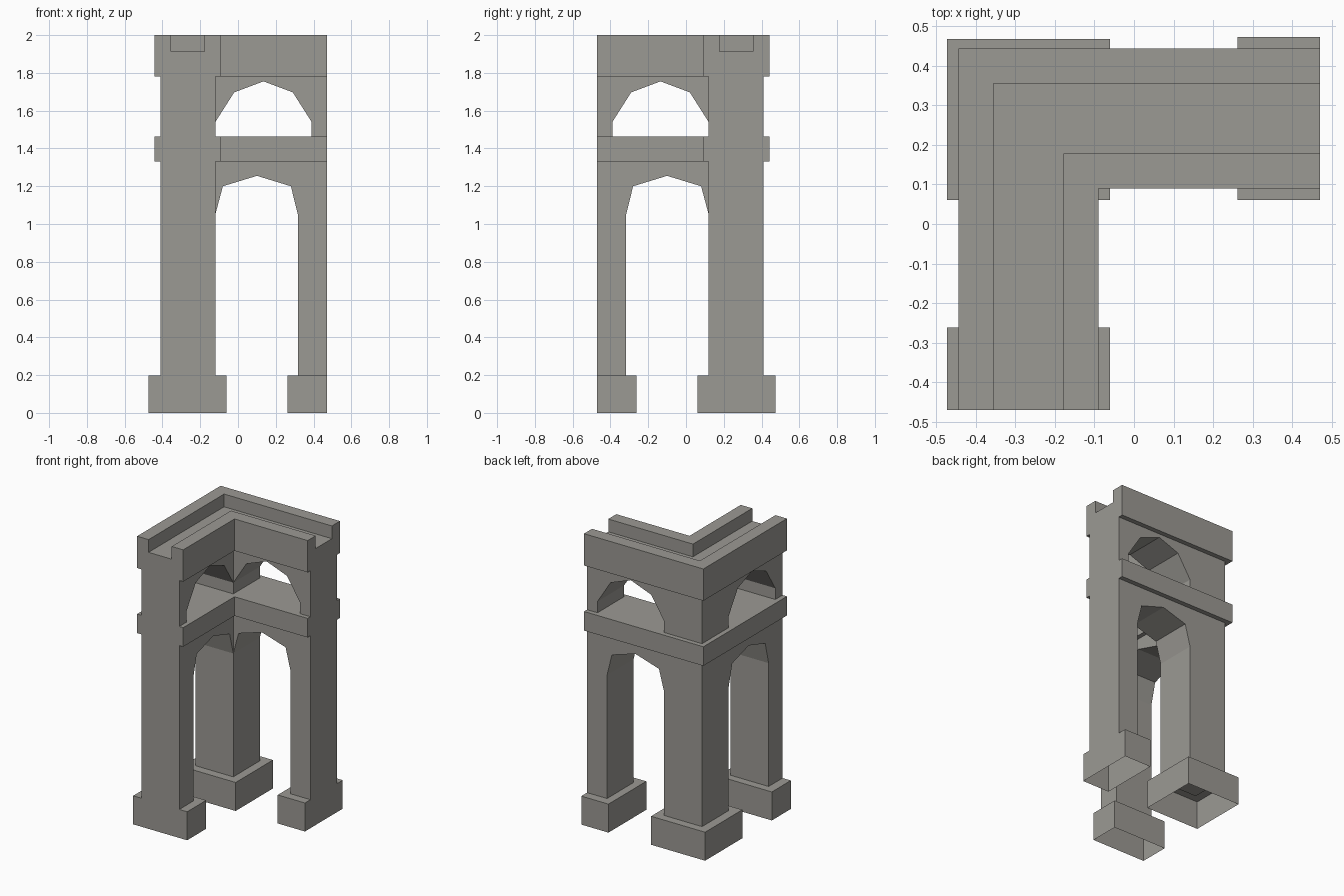
import bpy, bmesh

if "Cube" in bpy.data.objects:
    bpy.data.objects.remove(bpy.data.objects["Cube"])

stone = bpy.data.materials.new("grey stone")
stone.diffuse_color = (0.33, 0.32, 0.295, 1)
stone.use_nodes = True
stone.node_tree.nodes["Principled BSDF"].inputs["Base Color"].default_value = stone.diffuse_color
END = 0.47                      # cut ends of both arms
W0, W1 = 0.12, 0.41             # wall thickness, inner and outer offset


def make(name, rings, mirror=False, caps=(True, True)):
    """Skin a row of equal closed outlines; mirror swaps the x arm to the y arm."""
    bm = bmesh.new()
    rows = []
    for ring in rings:
        rows.append([bm.verts.new((-y, -x, z) if mirror else (x, y, z)) for x, y, z in ring])
    n = len(rows[0])
    for a, b in zip(rows, rows[1:]):
        for i in range(n):
            j = (i + 1) % n
            bm.faces.new((a[i], a[j], b[j], b[i]))
    if caps[0]:
        bm.faces.new(rows[0][::-1])
    if caps[1]:
        bm.faces.new(rows[-1])
    bmesh.ops.recalc_face_normals(bm, faces=bm.faces)
    me = bpy.data.meshes.new(name)
    bm.to_mesh(me)
    bm.free()
    me.materials.append(stone)
    ob = bpy.data.objects.new(name, me)
    bpy.context.collection.objects.link(ob)
    return ob


def box(name, x0, x1, y0, y1, z0, z1, mirror=False, bottom=True):
    sq = [(x0, y0), (x1, y0), (x1, y1), (x0, y1)]
    return make(name, [[(x, y, z) for x, y in sq] for z in (z0, z1)], mirror, (bottom, True))


def wall(name, profile, mirror):
    """Extrude an x-z profile through the wall thickness."""
    return make(name, [[(x, y, z) for x, z in profile] for y in (W0, W1)], mirror)


def l_sweep(name, section):
    """Sweep an offset-height section around the L-shaped corner."""
    return make(name, [[(-u, -END, z) for u, z in section],
                       [(-u, u, z) for u, z in section],
                       [(END, u, z) for u, z in section]])


# corner pier and its hollow plinth
box("corner_pier", -W1, -W0, W0, W1, 0.19, 1.8)
box("corner_plinth", -0.473, -0.06, 0.06, 0.467, 0, 0.197, bottom=False)

# arched walls of both arms
lower = [(-0.12, 1.05), (-0.08, 1.2), (0.1, 1.255), (0.28, 1.2), (0.317, 1.05),
         (0.317, 0.19), (END, 0.19), (END, 1.34), (-0.12, 1.34)]
upper = [(-0.12, 1.54), (-0.02, 1.697), (0.135, 1.755), (0.29, 1.697), (0.39, 1.54),
         (0.39, 1.45), (END, 1.45), (END, 1.79), (-0.12, 1.79)]
for side, m in (("right", False), ("front", True)):
    wall(side + "_lower_arch", lower, m)
    wall(side + "_upper_arch", upper, m)
    box(side + "_end_plinth", 0.262, END, 0.06, 0.473, 0, 0.197, m, bottom=False)

# middle ledge and water channel on top
l_sweep("middle_ledge", [(0.09, 1.33), (0.443, 1.33), (0.443, 1.462), (0.09, 1.462)])
l_sweep("water_channel", [(0.09, 1.78), (0.443, 1.78), (0.443, 2.0), (0.355, 2.0),
                          (0.355, 1.912), (0.178, 1.912), (0.178, 2.0), (0.09, 2.0)])
